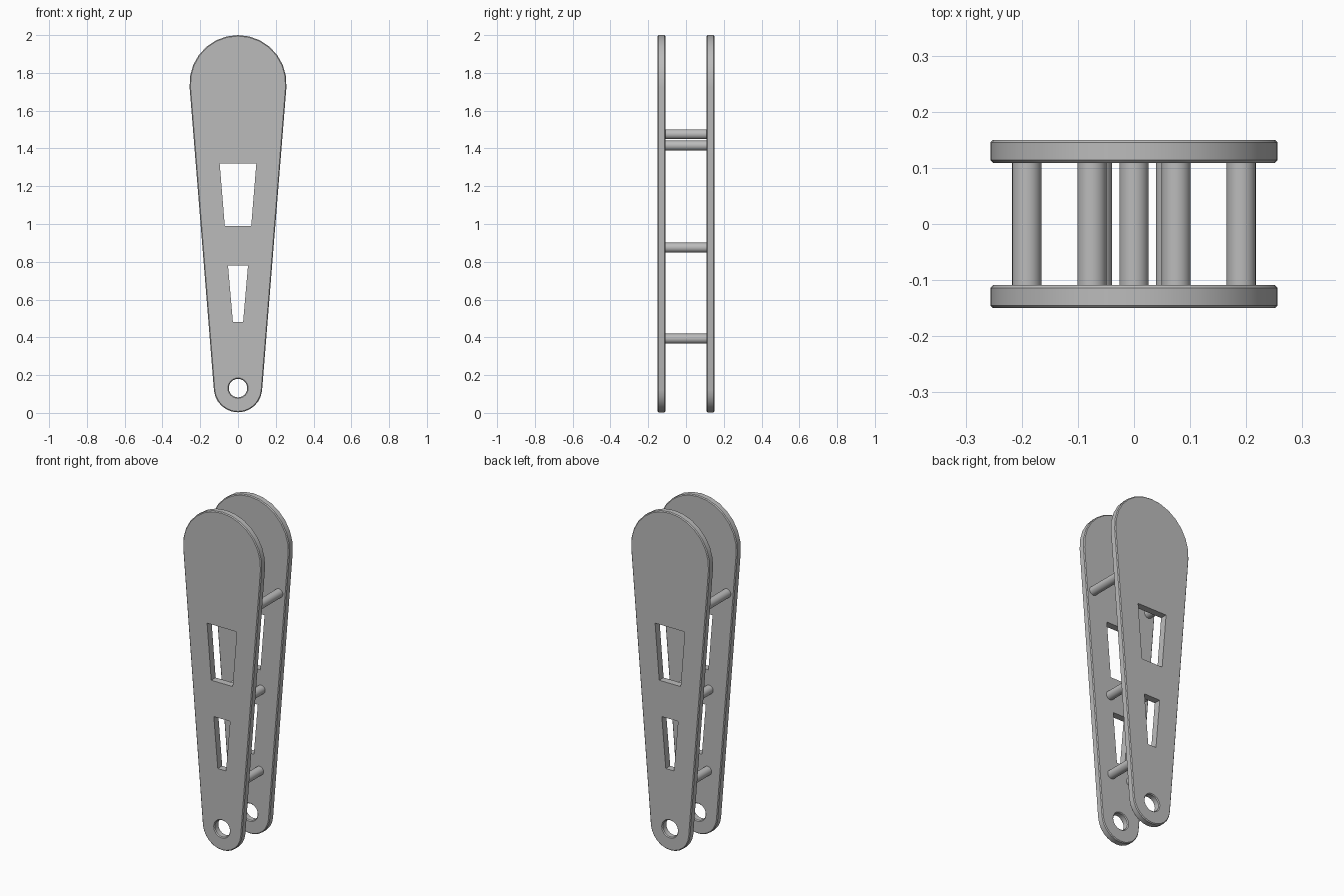
import bpy, bmesh
from math import sin, cos, pi, asin, radians

cube = bpy.data.objects.get("Cube")
if cube:
    bpy.data.objects.remove(cube, do_unlink=True)

grey = bpy.data.materials.new("plain grey")
grey.use_nodes = True
GREY = (0.5, 0.5, 0.5, 1)
grey.diffuse_color = GREY
grey.node_tree.nodes["Principled BSDF"].inputs["Base Color"].default_value = GREY

TOP_R, TOP_Z = 0.257, 1.743
LOW_R, LOW_Z = 0.128, 0.131
CHAMFER = 0.005
INNER, OUTER = 0.109, 0.15


def arc(radius, z, start, end, steps):
    angles = [start + (end - start) * i / steps for i in range(steps + 1)]
    return [(radius * cos(a), z + radius * sin(a)) for a in angles]


def outline(inset):
    """Two round ends joined by their tangent lines."""
    tilt = asin((TOP_R - LOW_R) / (TOP_Z - LOW_Z))
    return (arc(TOP_R - inset, TOP_Z, -tilt, pi + tilt, 14)
            + arc(LOW_R - inset, LOW_Z, pi + tilt, 2 * pi - tilt, 12))


def pivot_hole(inset):
    return arc(0.049 + inset, LOW_Z, 0, 2 * pi, 24)[:-1]


def window(top, top_half, low, low_half):
    return lambda inset: [(-low_half, low), (low_half, low),
                          (top_half, top), (-top_half, top)]


def finish(obj):
    obj.data.materials.append(grey)
    bpy.ops.object.select_all(action="DESELECT")
    obj.select_set(True)
    bpy.context.view_layer.objects.active = obj
    bpy.ops.object.shade_smooth_by_angle(angle=radians(30))


def side_plate(name, y0, y1):
    bm = bmesh.new()
    layers = [(y0, CHAMFER), (y0 + CHAMFER, 0), (y1 - CHAMFER, 0), (y1, CHAMFER)]
    caps = ([], [])
    shapes = [outline, pivot_hole,
              window(1.32, 0.097, 0.99, 0.07), window(0.78, 0.053, 0.48, 0.027)]
    for shape in shapes:
        # Walls of the outer edge and of each opening
        rings = [[bm.verts.new((x, y, z)) for x, z in shape(inset)]
                 for y, inset in layers]
        for a, b in zip(rings, rings[1:]):
            for i in range(len(a)):
                bm.faces.new((a[i - 1], a[i], b[i], b[i - 1]))
        for cap, ring in zip(caps, (rings[0], rings[-1])):
            cap += [bm.edges.get((ring[i - 1], ring[i])) for i in range(len(ring))]
    # Flat faces with the openings left free
    for cap, direction in zip(caps, (-1, 1)):
        bmesh.ops.triangle_fill(bm, edges=cap, use_beauty=True,
                                normal=(0, direction, 0))
    bmesh.ops.recalc_face_normals(bm, faces=bm.faces)
    mesh = bpy.data.meshes.new(name)
    bm.to_mesh(mesh)
    bm.free()
    obj = bpy.data.objects.new(name, mesh)
    bpy.context.collection.objects.link(obj)
    finish(obj)


side_plate("front_plate", -OUTER, -INNER)
side_plate("back_plate", INNER, OUTER)


# Round spacer bars between the plates
def spacer_bar(name, x, z):
    bpy.ops.mesh.primitive_cylinder_add(vertices=32, radius=0.026, depth=2 * INNER + 0.006,
                                        location=(x, 0, z), rotation=(pi / 2, 0, 0))
    obj = bpy.context.object
    obj.name = name
    finish(obj)


spacer_bar("upper_middle_bar", 0, 1.415)
for level, x, z in (("upper", 0.191, 1.475), ("middle", 0.075, 0.875), ("lower", 0.065, 0.393)):
    spacer_bar(level + "_left_bar", x, z)
    spacer_bar(level + "_right_bar", -x, z)
